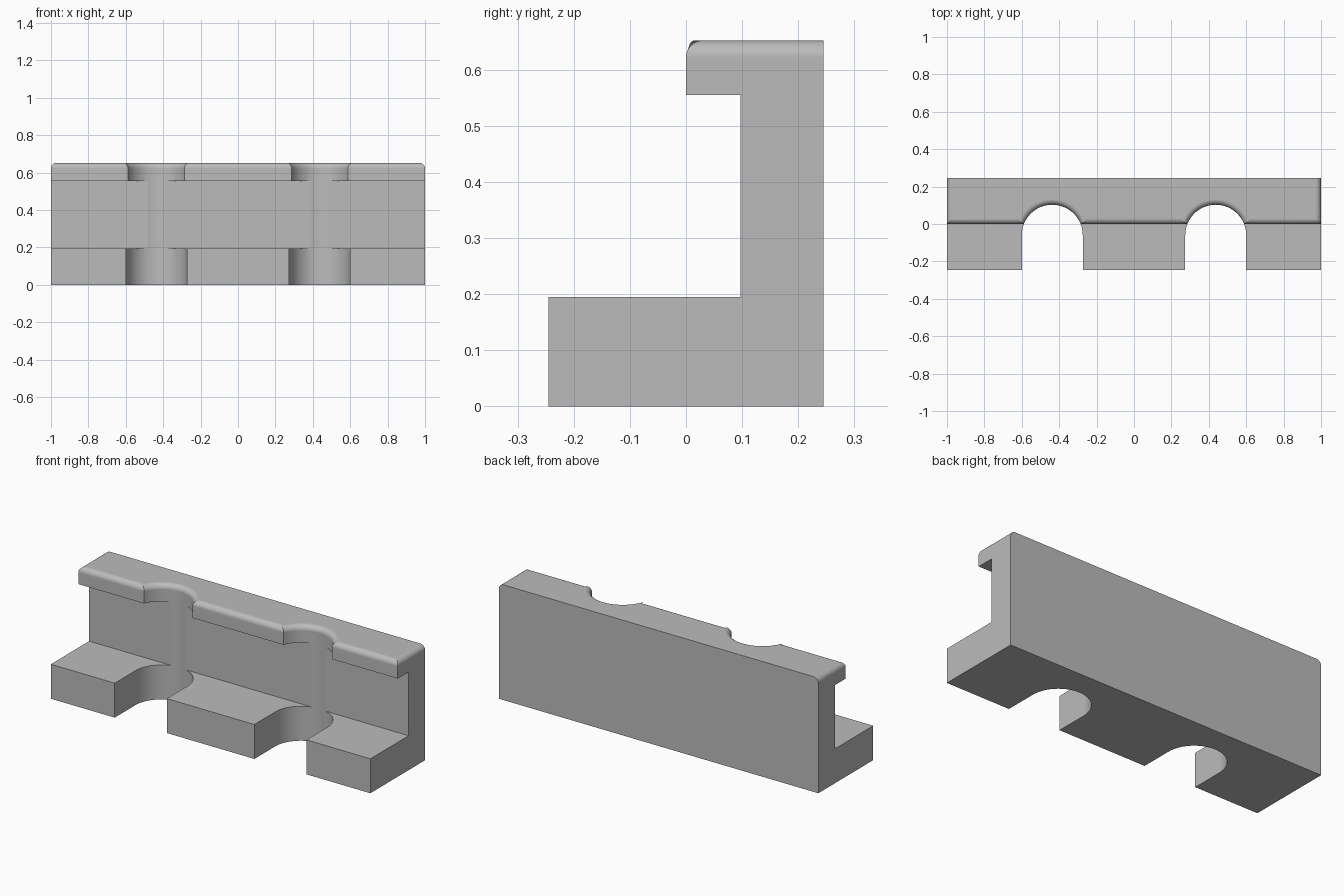
import bpy
import bmesh
from math import cos, sin, pi, radians

if "Cube" in bpy.data.objects:
    bpy.data.objects.remove(bpy.data.objects["Cube"])

BACK, WALL, LIP = 0.245, 0.097, 0.0
BASE_H, LIP_Z, TOP = 0.195, 0.555, 0.652
SLOT_X, SLOT_Y, SLOT_R = 0.437, -0.06, 0.163
ROUND = 0.03

grey = bpy.data.materials.new("plain grey")
grey.use_nodes = True
colour = (0.5, 0.5, 0.5, 1)
grey.diffuse_color = colour
grey.node_tree.nodes["Principled BSDF"].inputs["Base Color"].default_value = colour


def extrude_outline(name, points, direction):
    """Solid made by sweeping a closed outline along a vector."""
    bm = bmesh.new()
    face = bm.faces.new([bm.verts.new(p) for p in points])
    swept = bmesh.ops.extrude_face_region(bm, geom=[face])["geom"]
    bmesh.ops.translate(bm, vec=direction,
                        verts=[g for g in swept if isinstance(g, bmesh.types.BMVert)])
    bmesh.ops.recalc_face_normals(bm, faces=bm.faces)
    mesh = bpy.data.meshes.new(name)
    bm.to_mesh(mesh)
    bm.free()
    mesh.materials.append(grey)
    obj = bpy.data.objects.new(name, mesh)
    bpy.context.collection.objects.link(obj)
    return obj


# Channel section: deep foot, upright wall and overhanging lip
section = [(-BACK, 0), (BACK, 0), (BACK, TOP), (LIP, TOP), (LIP, LIP_Z),
           (WALL, LIP_Z), (WALL, BASE_H), (-BACK, BASE_H)]
bracket = extrude_outline("slotted_bracket", [(-1, y, z) for y, z in section], (2, 0, 0))

# Two round-ended slots through the full height
cutters = []
for side in (-1, 1):
    cx = side * SLOT_X
    arc = [(cx + SLOT_R * cos(pi * i / 32), SLOT_Y + SLOT_R * sin(pi * i / 32), -0.1)
           for i in range(33)]
    outline = arc + [(cx - SLOT_R, -0.5, -0.1), (cx + SLOT_R, -0.5, -0.1)]
    cutter = extrude_outline("slot_cutter", outline, (0, 0, 1))
    cutter.hide_render = True
    cutters.append(cutter)
    cut = bracket.modifiers.new("slot", 'BOOLEAN')
    cut.operation, cut.solver, cut.object = 'DIFFERENCE', 'EXACT', cutter

bpy.context.view_layer.update()
graph = bpy.context.evaluated_depsgraph_get()
bracket_mesh = bpy.data.meshes.new_from_object(bracket.evaluated_get(graph))
bracket.modifiers.clear()
bracket.data = bracket_mesh
for cutter in cutters:
    bpy.data.objects.remove(cutter)

# Rounded rim along the top front, notches and ends; the back edge stays sharp
bm = bmesh.new()
bm.from_mesh(bracket_mesh)
bmesh.ops.remove_doubles(bm, verts=bm.verts, dist=0.0005)
bmesh.ops.dissolve_limit(bm, angle_limit=radians(1), verts=bm.verts, edges=bm.edges)
rim = [e for e in bm.edges
       if all(v.co.z > TOP - 0.001 for v in e.verts)
       and not all(v.co.y > BACK - 0.001 for v in e.verts)
       and e.calc_face_angle(0) > 1]
bmesh.ops.bevel(bm, geom=rim, offset=ROUND, segments=9, profile=0.5,
                affect='EDGES', clamp_overlap=False)
bm.to_mesh(bracket_mesh)
bm.free()

# Smooth curves with crisp flat faces
bpy.ops.object.select_all(action='DESELECT')
bracket.select_set(True)
bpy.context.view_layer.objects.active = bracket
bpy.ops.object.shade_smooth_by_angle(angle=radians(12))
weighted = bracket.modifiers.new("flat_face_normals", 'WEIGHTED_NORMAL')
weighted.keep_sharp = True
